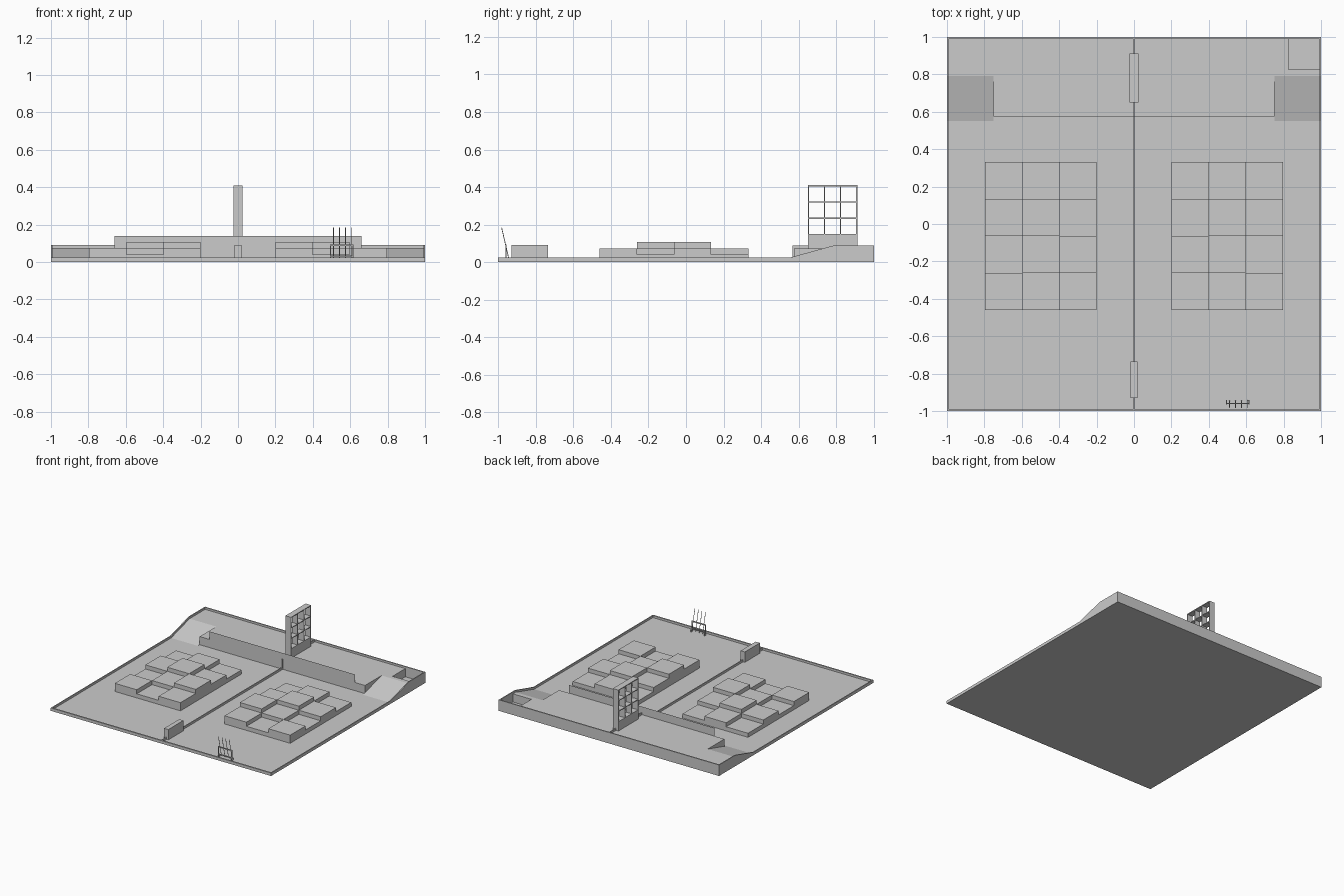
import bpy, bmesh, math
from mathutils import Vector

if "Cube" in bpy.data.objects:
    bpy.data.objects.remove(bpy.data.objects["Cube"])

FLOOR, DECK = 0.007, 0.074


def finish(name, bm):
    bmesh.ops.recalc_face_normals(bm, faces=bm.faces)
    me = bpy.data.meshes.new(name)
    bm.to_mesh(me)
    bm.free()
    ob = bpy.data.objects.new(name, me)
    bpy.context.collection.objects.link(ob)
    return ob


def add_box(bm, x0, x1, y0, y1, z0, z1):
    vs = bmesh.ops.create_cube(bm, size=1)["verts"]
    for v in vs:
        v.co = Vector((x0 if v.co.x < 0 else x1, y0 if v.co.y < 0 else y1,
                       z0 if v.co.z < 0 else z1))


def boxes(name, *dims):
    bm = bmesh.new()
    for d in dims:
        add_box(bm, *d)
    return finish(name, bm)


def prism(name, pts, x0, x1):
    """Extrude a (y, z) outline along x."""
    bm = bmesh.new()
    f = bm.faces.new([bm.verts.new((x0, y, z)) for y, z in pts])
    ext = bmesh.ops.extrude_face_region(bm, geom=[f])["geom"]
    bmesh.ops.translate(bm, vec=(x1 - x0, 0, 0),
                        verts=[v for v in ext if isinstance(v, bmesh.types.BMVert)])
    return finish(name, bm)


# floor slab
boxes("floor", (-1, 1, -1, 1, 0, FLOOR))

# raised deck at the back, leaving a sunken corner at right
outline = [(-1, 1), (-1, .79), (-.75, .79), (-.75, .575), (.75, .575),
           (.75, .79), (1, .79), (1, .825), (.825, .825), (.825, 1)]
bm = bmesh.new()
face = bm.faces.new([bm.verts.new((x, y, FLOOR)) for x, y in outline])
ext = bmesh.ops.extrude_face_region(bm, geom=[face])["geom"]
bmesh.ops.translate(bm, vec=(0, 0, DECK - FLOOR),
                    verts=[v for v in ext if isinstance(v, bmesh.types.BMVert)])
finish("deck", bm)

# ramps and side rims
rim = [(-1, 0), (1, 0), (1, .09), (.79, .09), (.55, .024), (-1, .024)]
for s, side in ((-1, "left"), (1, "right")):
    prism("ramp_" + side, [(.55, FLOOR), (.79, FLOOR), (.79, DECK)], s * .75, s)
    prism("rim_" + side, rim, s * .992, s)

# end rims and centre divider
boxes("rim_front", (-.992, .992, -1, -.988, 0, .024))
boxes("rim_back", (-.992, .992, .99, 1, 0, .09))
prism("centre_divider", [(-.99, FLOOR), (.99, FLOOR), (.99, .09), (.567, .09),
                         (.567, .024), (-.99, .024)], -.004, .004)

# thin upright panel along the deck front
bm = bmesh.new()
bm.faces.new([bm.verts.new(p) for p in ((-.66, .575, DECK), (.66, .575, DECK),
                                        (.66, .575, .14), (-.66, .575, .14))])
finish("deck_panel", bm)

# stepped blocks, rows front to back, columns inner to outer
levels = [(2, 1, 2), (3, 2, 1), (2, 3, 2), (1, 2, 1)]
for s, side in ((-1, "left"), (1, "right")):
    cells = []
    for r, row in enumerate(levels):
        for c, h in enumerate(row):
            xa, xb = sorted((s * (.2 + .1985 * c), s * (.2 + .1985 * (c + 1))))
            y = -.46 + .198 * r
            cells.append((xa, xb, y, y + .198, FLOOR, FLOOR + .0335 * h))
    boxes("blocks_" + side, *cells)

# open 3 x 3 rack on a solid base
T = .003
ya, yb, za, zb = .65, .912, .145, .41
parts = [(-.025, .025, ya, yb, DECK, za)]
for i in range(4):
    y = ya + T + (yb - ya - 2 * T) * i / 3
    z = za + T + (zb - za - 2 * T) * i / 3
    parts.append((-.025, .025, y - T, y + T, za, zb))
    parts.append((-.025, .025, ya, yb, z - T, z + T))
boxes("grid_rack", *parts)

# box at the front of the divider
boxes("front_box", (-.019, .019, -.93, -.735, FLOOR, .092))

# pole stand and leaning poles
stand = []
for x in (.495, .615):
    stand.append((x - .003, x + .003, -.962, -.956, FLOOR, .092))
    stand.append((x - .003, x + .003, -.965, -.942, FLOOR, .026))
for z in (.03, .09):
    stand.append((.492, .618, -.962, -.956, z - .004, z + .004))
boxes("pole_stand", *stand)
bm = bmesh.new()
for i in range(4):
    x = .51 + .0325 * i
    a, b = Vector((x, -.944, .02)), Vector((x, -.982, .185))
    d = b - a
    m = d.to_track_quat('Z', 'Y').to_matrix().to_4x4()
    m.translation = (a + b) / 2
    bmesh.ops.create_cone(bm, cap_ends=True, segments=8, radius1=.002,
                          radius2=.002, depth=d.length, matrix=m)
finish("poles", bm)
